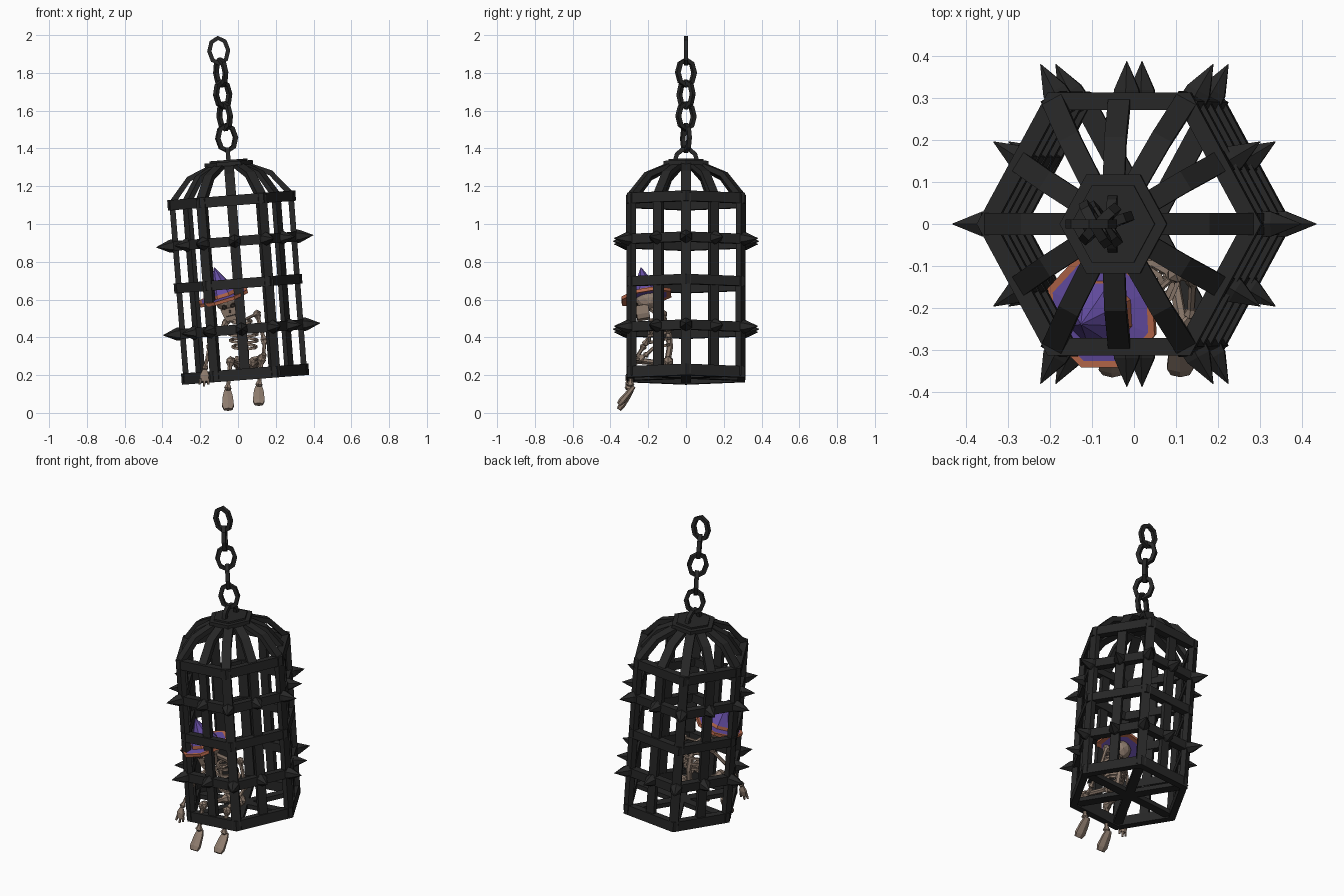
import bpy, bmesh, math
from mathutils import Vector as V, Matrix as M

if "Cube" in bpy.data.objects:
    bpy.data.objects.remove(bpy.data.objects["Cube"])


def material(name, rgb):
    m = bpy.data.materials.new(name)
    m.diffuse_color = (*rgb, 1)
    m.use_nodes = True
    m.node_tree.nodes["Principled BSDF"].inputs["Base Color"].default_value = m.diffuse_color
    return m


IRON = material("black iron", (0.020, 0.020, 0.020))
BONE = material("old bone", (0.27, 0.20, 0.155))
DARK = material("dark socket", (0.035, 0.027, 0.022))
PURPLE = material("purple cloth", (0.13, 0.075, 0.37))
ORANGE = material("orange trim", (0.48, 0.14, 0.07))


def finish(name, bm, mats, matrix=None):
    bmesh.ops.recalc_face_normals(bm, faces=bm.faces)
    me = bpy.data.meshes.new(name)
    bm.to_mesh(me)
    bm.free()
    for m in mats:
        me.materials.append(m)
    ob = bpy.data.objects.new(name, me)
    if matrix:
        ob.matrix_world = matrix
    bpy.context.collection.objects.link(ob)
    return ob


def skin(bm, rings, closed=False, caps=True, mats=None):
    """Join equal-sized rings of points with quads."""
    vs = [[bm.verts.new(p) for p in r] for r in rings]
    n = len(vs[0])
    for i in range(len(vs) if closed else len(vs) - 1):
        a, b = vs[i], vs[(i + 1) % len(vs)]
        for j in range(n):
            f = bm.faces.new((a[j], a[(j + 1) % n], b[(j + 1) % n], b[j]))
            f.material_index = mats[i] if mats else 0
    if caps and not closed:
        bm.faces.new(vs[0])
        bm.faces.new(vs[-1])


def sweep(bm, pts, radii, n=6, closed=False, up=(0.13, 0.9, 0.2), flat=1.0):
    pts = [V(p) for p in pts]
    k = len(pts)
    if not isinstance(radii, (list, tuple)):
        radii = [radii] * k
    rings = []
    for i, p in enumerate(pts):
        a = pts[(i - 1) % k] if closed or i else p
        b = pts[(i + 1) % k] if closed or i < k - 1 else p
        t = (b - a).normalized()
        s = t.cross(V(up)).normalized()
        u = s.cross(t)
        rings.append([p + radii[i] * (math.cos(c) * s + flat * math.sin(c) * u)
                      for c in [math.tau * (j + 0.5) / n for j in range(n)]])
    skin(bm, rings, closed)


def bone(bm, p, q, r=0.011):
    p, q = V(p), V(q)
    sweep(bm, [p.lerp(q, t) for t in (0, 0.07, 0.2, 0.8, 0.93, 1)],
          [r * k for k in (1.1, 1.9, 1, 0.95, 1.8, 1)])


def ball(bm, c, size, sub=1, rot=M()):
    bmesh.ops.create_icosphere(bm, subdivisions=sub, radius=1,
                               matrix=M.Translation(c) @ rot @ M.Diagonal((*size, 1)))


# ---- cage, built upright and then tilted ----
TILT = M.Translation((0.04, 0, 0.175)) @ M.Rotation(math.radians(-4.45), 4, 'Y')


def hexpt(k, r, h):
    """k = 0..11: even are corners, odd are edge middles."""
    c = lambda j: V((math.cos(j * math.pi / 6), 1.065 * math.sin(j * math.pi / 6), 0))
    p = c(k) if k % 2 == 0 else (c(k - 1) + c(k + 1)) / 2
    return p * r + V((0, 0, h))


def tangent(k):
    return V((0, 0, 1)).cross(hexpt(k, 1, 0)).normalized()


bm = bmesh.new()
for h0, h1, ro in ((0, 0.06, 0.338), (0.243, 0.295, 0.34), (0.485, 0.537, 0.34),
                   (0.71, 0.762, 0.34), (0.925, 0.98, 0.34)):
    skin(bm, [[hexpt(k, r, h) for r, h in ((ro, h0), (ro, h1), (0.295, h1), (0.295, h0))]
              for k in range(0, 12, 2)], closed=True)
finish("cage_hoops", bm, [IRON], TILT)

bm = bmesh.new()
outer = [(0.328, 0.01), (0.330, 0.97), (0.225, 1.095), (0.09, 1.152)]
inner = [(0.298, 0.01), (0.300, 0.958), (0.21, 1.07), (0.09, 1.125)]
for k in range(12):
    w = tangent(k) * 0.026
    skin(bm, [[hexpt(k, *o) - w, hexpt(k, *o) + w, hexpt(k, *i) + w, hexpt(k, *i) - w]
              for o, i in zip(outer, inner)])
finish("cage_bars", bm, [IRON], TILT)

bm = bmesh.new()
for k in range(0, 12, 2):
    w = tangent(k) * 0.026
    skin(bm, [[hexpt(k, r, 0.008) - w, hexpt(k, r, 0.008) + w,
               hexpt(k, r, 0.035) + w, hexpt(k, r, 0.035) - w] for r in (0.0, 0.31)])
finish("floor_bars", bm, [IRON], TILT)

bm = bmesh.new()
for r, h0, h1 in ((0.128, 1.135, 1.158), (0.10, 1.158, 1.168)):
    skin(bm, [[hexpt(k, r, h) for k in range(0, 12, 2)] for h in (h0, h1)])
finish("top_plate", bm, [IRON], TILT)

bm = bmesh.new()
for h in (0.269, 0.736):
    for k in range(12):
        base = hexpt(k, 0.325, h)
        d = hexpt(k, 1, 0).normalized()
        sweep(bm, [base, base + d * 0.02, base + d * (0.092 if k % 2 == 0 else 0.088)],
              [0.036, 0.034, 0.001], n=6, up=(0, 0, 1))
finish("cage_spikes", bm, [IRON], TILT)

bm = bmesh.new()
sweep(bm, [(0, 0.06 * math.cos(a), 1.155 + 0.072 * math.sin(a))
           for a in [math.pi * i / 5 for i in range(6)]], 0.016, n=4, up=(1, 0, 0))
finish("top_handle", bm, [IRON], TILT)

# ---- chain ----
for i, yaw in enumerate((20, -55, 45, -60, 0)):
    bm = bmesh.new()
    sweep(bm, [(0.05 * math.sin(a), 0, 0.068 * math.cos(a))
               for a in [math.tau * j / 8 for j in range(8)]], 0.016, n=4,
          closed=True, up=(0, 1, 0))
    finish("chain_link_%d" % (i + 1), bm, [IRON],
           M.Translation((-0.06 - 0.0105 * i, 0, 1.455 + 0.1155 * i))
           @ M.Rotation(math.radians(-4), 4, 'Y') @ M.Rotation(math.radians(yaw), 4, 'Z'))

# ---- skeleton: legs and feet hang out of the front ----
bm = bmesh.new()
for hip, knee, ankle, toe in (
        ((0.0, -0.11, 0.26), (-0.04, -0.285, 0.275), (-0.055, -0.305, 0.12), (-0.052, -0.355, 0.018)),
        ((0.09, -0.11, 0.26), (0.125, -0.285, 0.285), (0.11, -0.295, 0.14), (0.11, -0.355, 0.045))):
    bone(bm, hip, knee, 0.014)
    bone(bm, knee, ankle, 0.012)
    ball(bm, knee, (0.027, 0.024, 0.026))
    a, t = V(ankle) + V((0, 0.02, 0)), V(toe)
    sweep(bm, [a, a.lerp(t, 0.3), a.lerp(t, 0.8), t], [0.02, 0.03, 0.036, 0.026],
          up=(0, 1, 0.4), flat=0.5)
finish("legs", bm, [BONE])

# arms and hands
bm = bmesh.new()
for sh, el, wr, tip in (
        ((-0.06, -0.15, 0.485), (-0.15, -0.22, 0.36), (-0.175, -0.30, 0.23), (-0.18, -0.315, 0.14)),
        ((0.10, -0.12, 0.525), (0.14, -0.13, 0.38), (0.135, -0.22, 0.30), (0.11, -0.27, 0.27))):
    bone(bm, sh, el, 0.011)
    bone(bm, el, wr, 0.010)
    ball(bm, sh, (0.024, 0.022, 0.022))
    w, t = V(wr), V(tip)
    sweep(bm, [w, w.lerp(t, 0.35), w.lerp(t, 0.7)], [0.012, 0.028, 0.022], flat=0.5)
    for s in (-0.018, 0, 0.018):
        sweep(bm, [w.lerp(t, 0.55) + V((s, 0, 0)), t + V((s * 1.3, 0, abs(s) * 0.6))],
              [0.009, 0.006], n=5)
bone(bm, (-0.06, -0.15, 0.485), (0.02, -0.19, 0.485), 0.008)
bone(bm, (0.10, -0.12, 0.525), (0.02, -0.19, 0.485), 0.008)
finish("arms", bm, [BONE])

# spine, ribs, breastbone and pelvis
bm = bmesh.new()
sweep(bm, [(0.045, -0.10, 0.26), (0.04, -0.085, 0.35), (0.03, -0.095, 0.44),
           (0.015, -0.125, 0.51), (-0.035, -0.18, 0.55)], 0.017)
for i, (rx, ry) in enumerate(((0.062, 0.045), (0.072, 0.055), (0.075, 0.058), (0.068, 0.053), (0.05, 0.042))):
    z = 0.35 + 0.034 * i
    sweep(bm, [(0.035 - 0.004 * i + rx * math.cos(a), -0.135 - 0.003 * i + ry * math.sin(a),
                z + 0.012 * math.sin(a)) for a in [math.tau * j / 10 for j in range(10)]],
          0.0095, n=4, closed=True, up=(0, 0, 1))
sweep(bm, [(0.03, -0.19, 0.37), (0.02, -0.2, 0.48)], [0.011, 0.016], flat=0.6)
for s in (-1, 1):
    ball(bm, (0.045 + s * 0.038, -0.095, 0.265), (0.036, 0.03, 0.042),
         rot=M.Rotation(s * 0.5, 4, 'Y'))
finish("torso", bm, [BONE])

# skull, facing forward and leaning to its side
HEAD = (M.Translation((-0.055, -0.205, 0.585)) @ M.Rotation(math.radians(-14), 4, 'Y')
        @ M.Rotation(math.radians(10), 4, 'X'))
bm = bmesh.new()
ball(bm, (0, 0.01, 0.01), (0.064, 0.07, 0.06), sub=2)
skin(bm, [[(x * w, y, z) for x, y in ((-1, -0.068), (1, -0.068), (1, 0), (-1, 0))]
          for z, w in ((-0.088, 0.026), (-0.065, 0.038), (-0.02, 0.046))])
finish("skull", bm, [BONE], HEAD)
bm = bmesh.new()
for s in (-1, 1):
    ball(bm, (s * 0.024, -0.062, -0.012), (0.016, 0.012, 0.015))
ball(bm, (0, -0.068, -0.038), (0.007, 0.005, 0.009))
bmesh.ops.create_cube(bm, size=1, matrix=M.Translation((0, -0.067, -0.062)) @ M.Diagonal((0.05, 0.006, 0.006, 1)))
finish("skull_sockets", bm, [DARK], HEAD)

# pointed hat with trimmed brim
bm = bmesh.new()
profile = [(0.115, -0.006), (0.143, -0.010), (0.143, 0.008), (0.126, 0.007), (0.084, 0.010),
           (0.080, 0.028), (0.045, 0.085), (0.002, 0.165)]
skin(bm, [[(r * math.cos(a), r * math.sin(a), z) for a in [math.tau * j / 8 + 0.39 for j in range(8)]]
          for r, z in profile], mats=[1, 1, 1, 0, 1, 0, 0])
finish("pointed_hat", bm, [PURPLE, ORANGE],
       M.Translation((-0.078, -0.21, 0.615)) @ M.Rotation(math.radians(-17), 4, 'Y')
       @ M.Rotation(math.radians(10), 4, 'X'))
